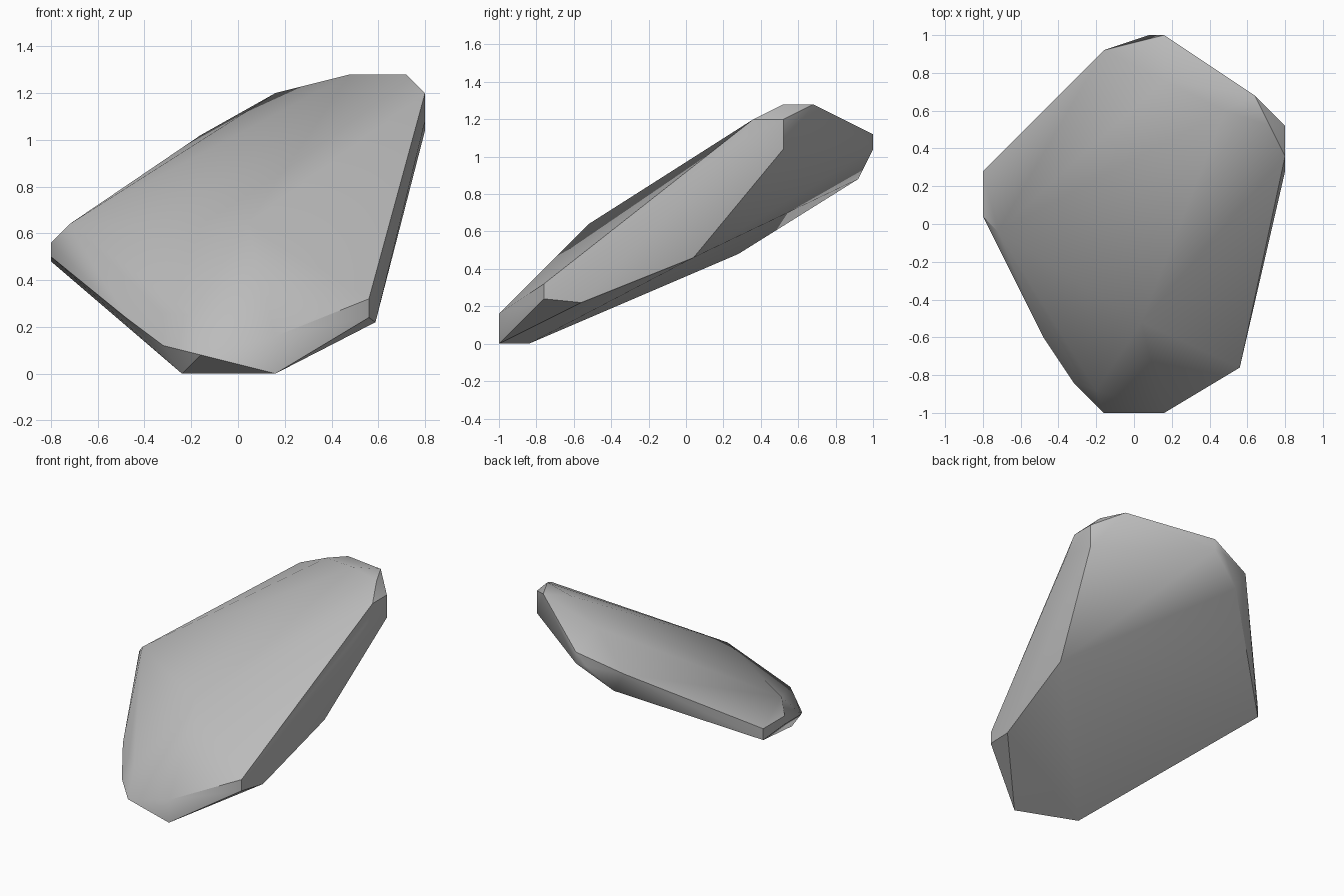
import bpy
import bmesh
import math
from mathutils import Vector

# Remove the default object
default_cube = bpy.data.objects.get("Cube")
if default_cube:
    bpy.data.objects.remove(default_cube, do_unlink=True)

UNIT = 0.04  # chisel grid on which the corners of the slab lie

# Corners of the rock, grouped by the region that they shape
ROCK_CORNERS = {
    "front_foot": [(4, -25, 0), (4, -25, 4), (-4, -25, 2), (-6, -21, 0)],
    "right_base": [(14, -19, 6), (14, -19, 8), (14.7, -14, 5.5), (16.2, 1, 11.5)],
    "left_flank": [(-8, -21, 3), (-12, -15, 6), (-16, -7, 10)],
    "left_ridge": [(-5, -22, 6.3), (-8, -19, 6.5), (-10, -15, 8.5)],
    "left_tip": [(-20, 1, 12.5), (-20, 1, 14), (-20, 7, 12), (-20, 7, 14), (-18, -1, 16)],
    "back_edge": [(-4, 23, 25.5), (-2, 23, 22), (2, 25, 26), (4, 25, 26), (4, 25, 28)],
    "peak": [(4, 19, 30), (12, 15, 32), (16, 17, 32), (18, 13, 32)],
    "right_shoulder": [(20, 13, 30), (20, 13, 26), (20, 9, 30), (20, 7, 27)],
    "top_bulge": [(1, -13, 16)],
}


def make_material(name, color):
    material = bpy.data.materials.new(name)
    material.use_nodes = True
    material.diffuse_color = color
    shader = next(n for n in material.node_tree.nodes if n.type == "BSDF_PRINCIPLED")
    shader.inputs["Base Color"].default_value = color
    shader.inputs["Roughness"].default_value = 0.9
    return material


def make_hull(name, groups, material):
    """Wrap the corner groups in one closed convex stone."""
    bm = bmesh.new()
    for corners in groups.values():
        for corner in corners:
            bm.verts.new(Vector(corner) * UNIT)
    result = bmesh.ops.convex_hull(bm, input=list(bm.verts))
    spare = {g for g in result["geom_interior"] + result["geom_unused"]
             if isinstance(g, bmesh.types.BMVert)}
    bmesh.ops.delete(bm, geom=list(spare), context="VERTS")
    bmesh.ops.recalc_face_normals(bm, faces=list(bm.faces))
    mesh = bpy.data.meshes.new(name)
    bm.to_mesh(mesh)
    bm.free()
    mesh.materials.append(material)
    rock = bpy.data.objects.new(name, mesh)
    bpy.context.collection.objects.link(rock)
    return rock


# Slanted rock slab with soft facets and crisp rims
stone_grey = make_material("stone_grey", (0.5, 0.5, 0.5, 1.0))
rock = make_hull("rock_slab", ROCK_CORNERS, stone_grey)
bpy.ops.object.select_all(action="DESELECT")
rock.select_set(True)
bpy.context.view_layer.objects.active = rock
bpy.ops.object.shade_smooth_by_angle(angle=math.radians(35))
